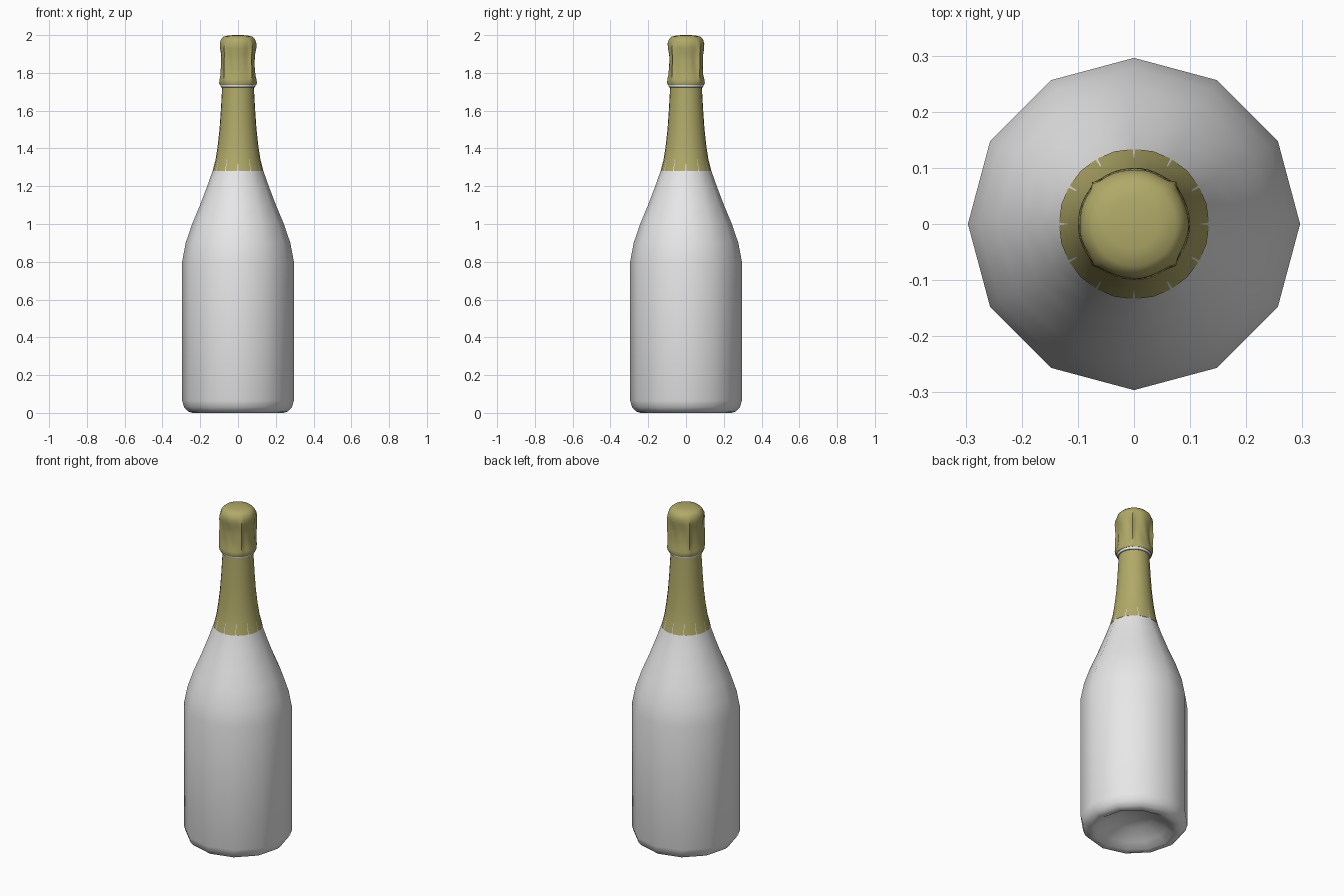
import bpy, bmesh
from math import sin, cos, pi, radians

if "Cube" in bpy.data.objects:
    bpy.data.objects.remove(bpy.data.objects["Cube"], do_unlink=True)


def material(name, rgb):
    m = bpy.data.materials.new(name)
    m.use_nodes = True
    m.diffuse_color = (*rgb, 1)
    bsdf = m.node_tree.nodes["Principled BSDF"]
    bsdf.inputs["Base Color"].default_value = (*rgb, 1)
    bsdf.inputs["Roughness"].default_value = 0.6
    return m


white = material("white", (0.8, 0.8, 0.8))
gold = material("dull gold", (0.44, 0.40, 0.14))


def lathe(name, profile, sides, mat, shape=None, angle=50):
    """Turn (radius, z) points around z; shape(r, z, a) may alter the radius."""
    bm = bmesh.new()
    rings = []
    for r, z in profile:
        if r == 0:
            rings.append([bm.verts.new((0, 0, z))] * sides)
            continue
        ring = []
        for i in range(sides):
            a = 2 * pi * i / sides
            rr = shape(r, z, a) if shape else r
            ring.append(bm.verts.new((rr * cos(a), rr * sin(a), z)))
        rings.append(ring)
    for low, high in zip(rings, rings[1:]):
        for i in range(sides):
            j = (i + 1) % sides
            corners = dict.fromkeys((low[i], low[j], high[j], high[i]))
            bm.faces.new(list(corners))
    bmesh.ops.recalc_face_normals(bm, faces=bm.faces)
    mesh = bpy.data.meshes.new(name)
    bm.to_mesh(mesh)
    bm.free()
    mesh.materials.append(mat)
    ob = bpy.data.objects.new(name, mesh)
    bpy.context.collection.objects.link(ob)
    bpy.ops.object.select_all(action="DESELECT")
    ob.select_set(True)
    bpy.context.view_layer.objects.active = ob
    bpy.ops.object.shade_smooth_by_angle(angle=radians(angle))
    return ob


# Glass body with the hollow punt underneath and the neck inside the foil
lathe("bottle", [
    (0, 0.09), (0.1, 0.075), (0.18, 0.03), (0.22, 0.004), (0.24, 0),
    (0.265, 0.008), (0.285, 0.03), (0.296, 0.065), (0.296, 0.8),
    (0.277, 0.9), (0.243, 1.0), (0.201, 1.1), (0.163, 1.2),
    (0.133, 1.285), (0.104, 1.4), (0.09, 1.5), (0.08, 1.62), (0.078, 1.75),
], 12, white)

# Foil sleeve around the neck
lathe("neck_foil", [
    (0.126, 1.282), (0.134, 1.28), (0.119, 1.34), (0.108, 1.41),
    (0.098, 1.5), (0.091, 1.6), (0.086, 1.69), (0.084, 1.73), (0.078, 1.73),
], 24, gold)

# White lip just below the cap
lathe("neck_lip", [
    (0.075, 1.722), (0.09, 1.724), (0.094, 1.734), (0.09, 1.748), (0.075, 1.75),
], 24, white)


# Crumpled foil cap with a wire ridge on each diagonal
def crumple(r, z, a):
    side = max(0, sin(pi * (z - 1.73) / 0.25)) if z < 1.98 else 0
    nearest = abs((a % (pi / 2)) - pi / 4)
    ridge = max(0, 1 - nearest / 0.2) ** 1.5
    return r + 0.016 * ridge * side + 0.0018 * side * sin(9 * a + 30 * z)


lathe("foil_cap", [
    (0.078, 1.742), (0.096, 1.736), (0.1, 1.745), (0.098, 1.765),
    (0.092, 1.79), (0.09, 1.82), (0.088, 1.86), (0.09, 1.9),
    (0.096, 1.93), (0.097, 1.955), (0.09, 1.978), (0.075, 1.992),
    (0.045, 1.999), (0, 2.0),
], 48, gold, crumple)
